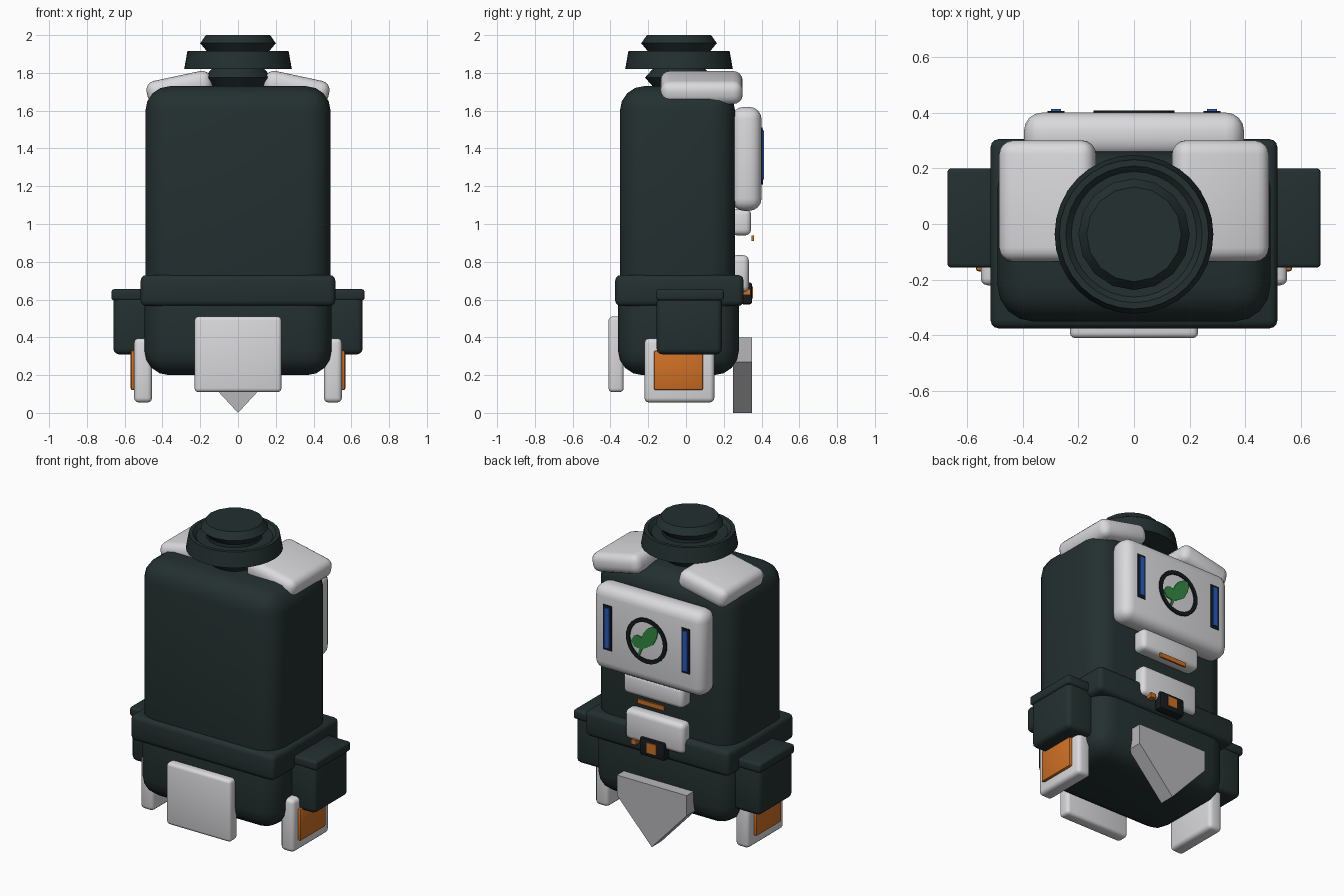
import bpy, math
from mathutils import Vector

if "Cube" in bpy.data.objects:
    bpy.data.objects.remove(bpy.data.objects["Cube"], do_unlink=True)


def material(name, rgb):
    m = bpy.data.materials.new(name)
    m.use_nodes = True
    m.diffuse_color = (*rgb, 1)
    m.node_tree.nodes["Principled BSDF"].inputs["Base Color"].default_value = (*rgb, 1)
    return m


DARK = material("dark green fabric", (0.017, 0.029, 0.029))
BLACK = material("black trim", (0.008, 0.011, 0.013))
WHITE = material("white armour", (0.7, 0.7, 0.72))
GREY = material("grey armour", (0.47, 0.47, 0.49))
ORANGE = material("orange", (0.62, 0.16, 0.018))
BLUE = material("blue", (0.022, 0.1, 0.5))
GREEN = material("green", (0.03, 0.25, 0.055))


def finish(obj, bevel=0, segments=3):
    """Round the edges and smooth the shading."""
    bpy.ops.object.select_all(action="DESELECT")
    obj.select_set(True)
    bpy.context.view_layer.objects.active = obj
    if bevel:
        mod = obj.modifiers.new("rounding", "BEVEL")
        mod.width, mod.segments = bevel, segments
        mod.limit_method = "NONE"
        bpy.ops.object.modifier_apply(modifier=mod.name)
    bpy.ops.object.shade_smooth_by_angle(angle=math.radians(35))
    return obj


def box(name, mat, x, y, z, bevel=0, segments=3, tilt=0):
    """Box from its x, y and z ranges, turned about y by tilt degrees."""
    ranges = (x, y, z)
    bpy.ops.mesh.primitive_cube_add(size=1)
    obj = bpy.context.object
    obj.name = name
    size = Vector([hi - lo for lo, hi in ranges])
    for v in obj.data.vertices:
        v.co *= size
    obj.location = [(lo + hi) / 2 for lo, hi in ranges]
    obj.rotation_euler.y = math.radians(tilt)
    obj.data.materials.append(mat)
    return finish(obj, bevel, segments)


def mesh(name, mat, verts, faces):
    data = bpy.data.meshes.new(name)
    data.from_pydata(verts, [], faces)
    data.materials.append(mat)
    obj = bpy.data.objects.new(name, data)
    bpy.context.collection.objects.link(obj)
    return finish(obj)


def prism(name, mat, outline, y0, y1):
    """Extrude a counter-clockwise (x, z) outline from y0 to y1."""
    n = len(outline)
    verts = [(x, y, z) for y in (y0, y1) for x, z in outline]
    faces = [tuple(range(n)), tuple(reversed(range(n, 2 * n)))]
    faces += [(i, i + n, (i + 1) % n + n, (i + 1) % n) for i in range(n)]
    return mesh(name, mat, verts, faces)


def lathe(name, mat, profile, sides, y):
    """Spin an (r, z) profile, listed bottom to top, and cap its ends."""
    verts = []
    for r, z in profile:
        for k in range(sides):
            a = math.tau * k / sides
            verts.append((r * math.cos(a), y + r * math.sin(a), z))
    faces = []
    for j in range(len(profile) - 1):
        for k in range(sides):
            a, b = j * sides + k, j * sides + (k + 1) % sides
            faces.append((a, b, b + sides, a + sides))
    faces.append(tuple(reversed(range(sides))))
    faces.append(tuple(range(len(verts) - sides, len(verts))))
    return mesh(name, mat, verts, faces)


# Body
box("torso", DARK, (-0.49, 0.49), (-0.35, 0.26), (0.5, 1.73), 0.13, 4)
box("belt", DARK, (-0.515, 0.515), (-0.375, 0.305), (0.565, 0.73), 0.03)
box("pelvis", DARK, (-0.495, 0.495), (-0.36, 0.28), (0.2, 0.72), 0.13, 4)

# Neck, collar dish and top cap
HEAD_Y = -0.037
lathe("neck_ring", DARK, [(0.14, 1.68), (0.14, 1.73), (0.18, 1.775), (0.14, 1.82), (0.14, 1.85)], 16, HEAD_Y)
lathe("collar_disc", DARK, [(0.285, 1.82), (0.268, 1.915), (0.245, 1.915), (0.225, 1.895)], 32, HEAD_Y)
lathe("top_cap", DARK, [(0.165, 1.88), (0.165, 1.915), (0.2, 1.957), (0.17, 2.0)], 16, HEAD_Y)

# Paired shoulder pads, pouches and hip guards
for side, s in (("left", 1), ("right", -1)):
    def span(a, b):
        return tuple(sorted((s * a, s * b)))

    box(side + "_shoulder_pad", WHITE, span(0.135, 0.485), (-0.135, 0.3), (1.66, 1.785), 0.05, 4, tilt=s * 12)
    box(side + "_pouch", DARK, span(0.46, 0.66), (-0.155, 0.19), (0.31, 0.62), 0.03)
    box(side + "_pouch_lid", DARK, span(0.46, 0.67), (-0.157, 0.2), (0.595, 0.655), 0.015)
    box(side + "_hip_guard", WHITE, span(0.455, 0.55), (-0.22, 0.15), (0.055, 0.395), 0.025)
    box(side + "_hip_panel", ORANGE, span(0.53, 0.568), (-0.17, 0.09), (0.12, 0.33), 0.01, 2)

# Lower guards front and back
box("front_guard", WHITE, (-0.23, 0.23), (-0.41, -0.33), (0.11, 0.51), 0.02)
prism("back_guard", GREY, [(0, 0), (0.25, 0.27), (0.25, 0.4), (-0.25, 0.4), (-0.25, 0.27)], 0.25, 0.35)

# Back plate with light strips and round badge
box("back_plate", WHITE, (-0.395, 0.395), (0.24, 0.4), (1.07, 1.62), 0.065, 4)
for side, s in (("left", 1), ("right", -1)):
    c = s * 0.28
    box(side + "_strip_frame", BLACK, (c - 0.03, c + 0.03), (0.396, 0.405), (1.22, 1.51))
    box(side + "_light_strip", BLUE, (c - 0.018, c + 0.018), (0.405, 0.413), (1.235, 1.495))

BADGE_Z = 1.355
N = 32
ring = []
for r, y in ((0.145, 0.396), (0.145, 0.408), (0.12, 0.408), (0.12, 0.396)):
    for k in range(N):
        a = math.tau * k / N
        ring.append((r * math.cos(a), y, BADGE_Z + r * math.sin(a)))
ring_faces = []
for j in range(4):
    for k in range(N):
        k2, j2 = (k + 1) % N, (j + 1) % 4
        ring_faces.append((j * N + k2, j * N + k, j2 * N + k, j2 * N + k2))
mesh("badge_ring", BLACK, ring, ring_faces)

# Sprout made of a stem with a large and a small leaf
sprout = [(0.052, -0.112), (0.03, -0.06), (0.0, -0.045), (-0.045, -0.015), (-0.07, 0.03), (-0.08, 0.07),
          (-0.073, 0.103), (-0.04, 0.1), (-0.005, 0.08), (0.02, 0.05), (0.035, 0.015), (0.065, 0.02),
          (0.09, 0.01), (0.112, -0.025), (0.085, -0.058), (0.05, -0.062), (0.062, -0.105)]
prism("badge_sprout", GREEN, [(x, z + BADGE_Z) for x, z in reversed(sprout)], 0.397, 0.406)

# Small plates, strip and buckle on the lower back
box("lower_back_plate", WHITE, (-0.215, 0.215), (0.24, 0.345), (0.94, 1.08), 0.03)
box("orange_strip", ORANGE, (-0.095, 0.095), (0.348, 0.36), (0.91, 0.938))
box("belt_plate", WHITE, (-0.21, 0.21), (0.24, 0.333), (0.64, 0.835), 0.03)
box("buckle", BLACK, (-0.09, 0.09), (0.29, 0.35), (0.575, 0.69), 0.012, 2)
box("buckle_button", ORANGE, (-0.035, 0.035), (0.345, 0.356), (0.605, 0.67))
box("belt_tab", ORANGE, (0.12, 0.155), (0.3, 0.342), (0.625, 0.655))
